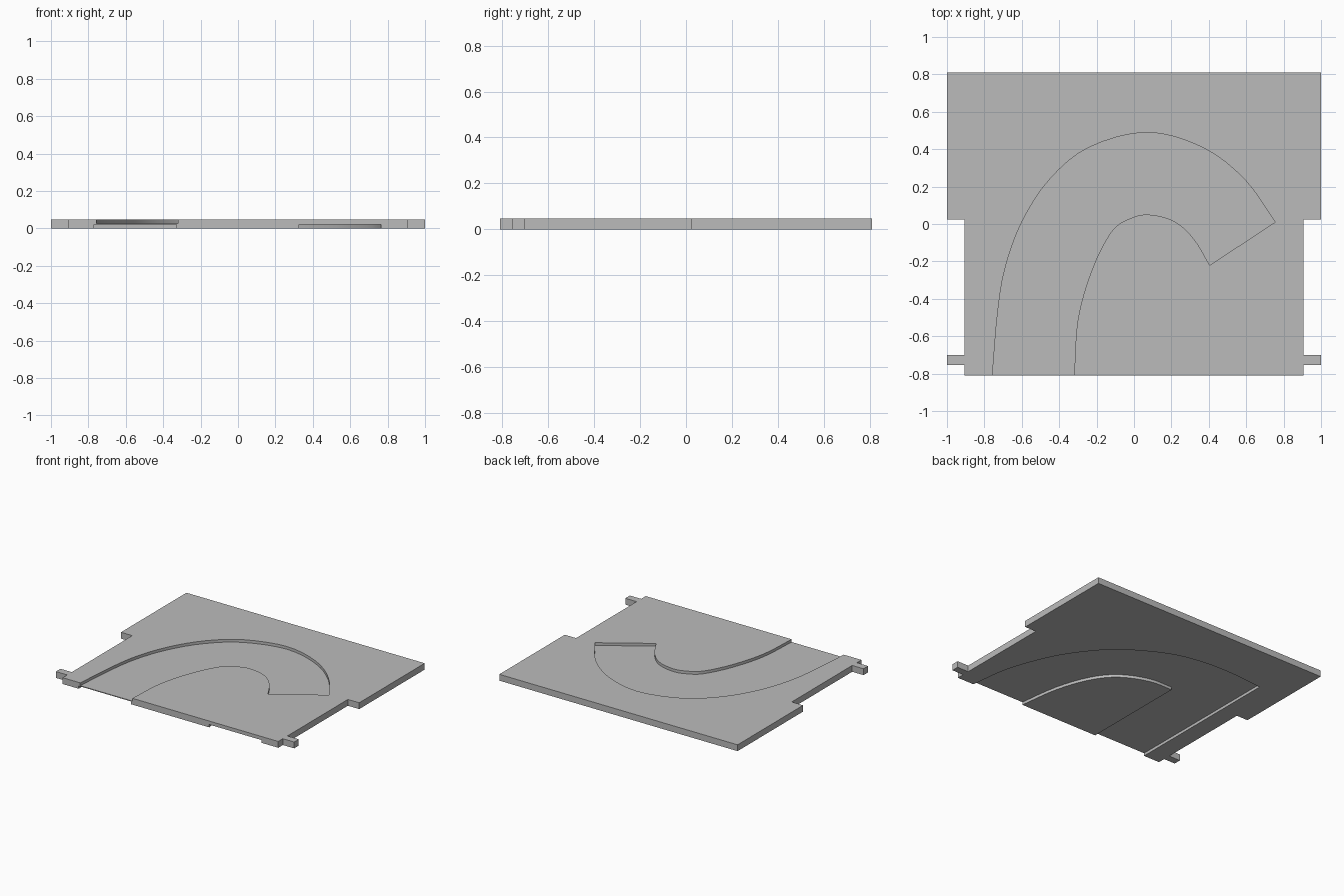
import bpy
from mathutils import Vector

cube = bpy.data.objects.get("Cube")
if cube:
    bpy.data.objects.remove(cube)

THICK = 0.048
FRONT = -0.81

grey = bpy.data.materials.new("light grey")
grey.use_nodes = True
COLOUR = (0.5, 0.5, 0.5, 1)
grey.diffuse_color = COLOUR
grey.node_tree.nodes["Principled BSDF"].inputs["Base Color"].default_value = COLOUR


def smooth(points, steps=4):
    """Rounded path through the points (Catmull-Rom)."""
    p = [Vector(q) for q in points]
    p = [2 * p[0] - p[1]] + p + [2 * p[-1] - p[-2]]
    path = []
    for a, b, c, d in zip(p, p[1:], p[2:], p[3:]):
        for i in range(steps):
            t = i / steps
            path.append(b + (c - a) * t / 2 + (2 * a - 5 * b + 4 * c - d) * t * t / 2
                        + (3 * b - a - 3 * c + d) * t ** 3 / 2)
    return path + [p[-2]]


def extrude(name, outline, z0, z1):
    """Prism with a flat outline between two heights."""
    n = len(outline)
    verts = [(x, y, z) for z in (z0, z1) for x, y in outline]
    area = sum(a[0] * b[1] - b[0] * a[1] for a, b in zip(outline, outline[1:] + outline[:1]))
    faces = [list(range(n))[::-1], list(range(n, 2 * n))]
    faces += [(i, (i + 1) % n, n + (i + 1) % n, n + i) for i in range(n)]
    if area < 0:
        faces = [list(f)[::-1] for f in faces]
    mesh = bpy.data.meshes.new(name)
    mesh.from_pydata(verts, [], faces)
    mesh.materials.append(grey)
    obj = bpy.data.objects.new(name, mesh)
    bpy.context.collection.objects.link(obj)
    return obj


# Plate outline: wide back, narrow front and a small tab on each side
half = [(0.905, FRONT), (0.905, -0.755), (1, -0.755), (1, -0.7),
        (0.905, -0.7), (0.905, 0.025), (1, 0.025), (1, 0.81)]
plate = extrude("plate", half + [(-x, y) for x, y in reversed(half)], 0, THICK)

# Curved channel in the top, ending at a slanted wall
top_outer = smooth([(-0.757, FRONT), (-0.73, -0.485), (-0.69, -0.24), (-0.6, 0.01),
                    (-0.45, 0.24), (-0.24, 0.41), (0.07, 0.49), (0.365, 0.41),
                    (0.59, 0.24), (0.755, 0.01)])
top_inner = smooth([(0.405, -0.22), (0.32, -0.08), (0.215, 0.015), (0.08, 0.05),
                    (-0.02, 0.03), (-0.12, -0.04), (-0.225, -0.245), (-0.3, -0.51),
                    (-0.32, FRONT)])
top_path = [(-0.757, -0.9)] + top_outer + top_inner + [(-0.32, -0.9)]

# Bent channel in the underside, joined to a straight one on the other side
low_outer = smooth([(0.765, FRONT), (0.72, -0.5), (0.6, -0.18), (0.45, 0.05),
                    (0.28, 0.22), (0, 0.38), (-0.25, 0.44), (-0.5, 0.45), (-0.77, 0.43)])
low_inner = smooth([(-0.33, 0.01), (-0.14, 0), (0.06, -0.09), (0.19, -0.25),
                    (0.28, -0.5), (0.325, FRONT)])
low_path = ([(0.765, -0.9)] + low_outer + [(-0.77, -0.9), (-0.33, -0.9)]
            + low_inner + [(0.325, -0.9)])

cutters = [extrude("top_channel_cutter", top_path, 0.027, 0.1),
           extrude("bottom_channel_cutter", low_path, -0.1, 0.021)]
for cutter in cutters:
    cutter.hide_render = True
    cut = plate.modifiers.new(cutter.name, 'BOOLEAN')
    cut.operation = 'DIFFERENCE'
    cut.solver = 'EXACT'
    cut.object = cutter

# Bake the cuts into the plate and discard the cutters
bpy.context.view_layer.objects.active = plate
plate.select_set(True)
for cutter in cutters:
    bpy.ops.object.modifier_apply(modifier=cutter.name)
    bpy.data.objects.remove(cutter)
bpy.ops.object.shade_smooth_by_angle()
